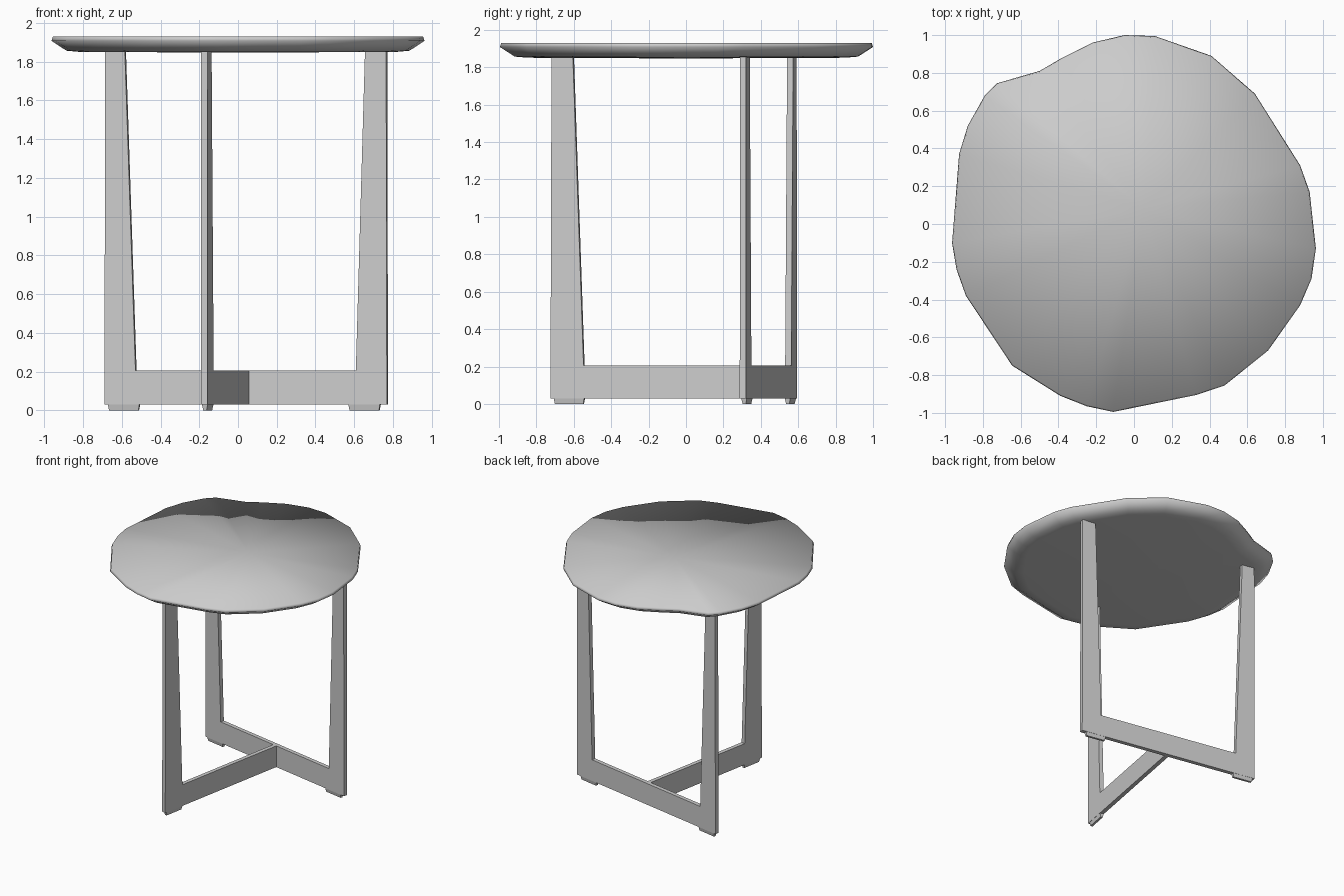
import bpy, bmesh, math
from mathutils import Matrix

if "Cube" in bpy.data.objects:
    bpy.data.objects.remove(bpy.data.objects["Cube"])

grey = bpy.data.materials.new("light grey")
grey.diffuse_color = (0.6, 0.6, 0.6, 1)
grey.use_nodes = True
grey.node_tree.nodes["Principled BSDF"].inputs["Base Color"].default_value = grey.diffuse_color

ANGLE = 0.185     # turn of the base about z
T = 0.033         # plate thickness
Z0, ZB, ZT = 0.03, 0.205, 1.855


def finish(name, bm):
    bmesh.ops.recalc_face_normals(bm, faces=bm.faces)
    me = bpy.data.meshes.new(name)
    bm.to_mesh(me)
    bm.free()
    me.materials.append(grey)
    ob = bpy.data.objects.new(name, me)
    bpy.context.collection.objects.link(ob)
    return ob


def plate(name, profile, place):
    """Extrude an outline (along, height) to a thin upright plate."""
    bm = bmesh.new()
    face = bm.faces.new([bm.verts.new((a, -T / 2, z)) for a, z in profile])
    r = bmesh.ops.extrude_face_region(bm, geom=[face])
    bmesh.ops.translate(bm, vec=(0, T, 0),
                        verts=[v for v in r["geom"] if isinstance(v, bmesh.types.BMVert)])
    bm.transform(place)
    return finish(name, bm)


def foot(name, along, place):
    """Low pad, tapered towards the floor."""
    bm = bmesh.new()
    bmesh.ops.create_cube(bm, size=1)
    for v in bm.verts:
        low = v.co.z < 0
        v.co.x = along + v.co.x * (0.155 if low else 0.165)
        v.co.y *= 0.018 if low else 0.03
        v.co.z = 0 if low else Z0
    bm.transform(place)
    return finish(name, bm)


# wide U-shaped frame at the back
long_place = Matrix.Translation((0.0425, 0.44, 0)) @ Matrix.Rotation(-ANGLE, 4, "Z")
H = 0.742
plate("back_frame", [(-H, Z0), (H, Z0), (H - 0.004, ZT), (H - 0.115, ZT),
                     (H - 0.163, ZB), (-H + 0.163, ZB), (-H + 0.107, ZT),
                     (-H + 0.004, ZT)], long_place)
foot("back_left_foot", -H + 0.10, long_place)
foot("back_right_foot", H - 0.12, long_place)

# L-shaped frame joining it at a right angle; local x runs to the front leg
front_place = long_place @ Matrix.Rotation(-math.pi / 2, 4, "Z")
L = 1.182
plate("front_frame", [(T / 2, Z0), (L, Z0), (L - 0.006, ZT), (L - 0.122, ZT),
                      (L - 0.18, ZB), (T / 2, ZB)], front_place)
foot("front_foot", L - 0.10, front_place)

# irregular tabletop outline, clockwise from the back
outline = [(-.05, 1), (.11, .995), (.41, .89), (.64, .69), (.88, .31), (.93, .17),
           (.963, -.13), (.94, -.29), (.88, -.43), (.71, -.67), (.48, -.855),
           (.33, -.905), (-.11, -.995), (-.25, -.965), (-.39, -.91), (-.645, -.75),
           (-.89, -.38), (-.94, -.24), (-.963, -.1), (-.926, .37), (-.88, .52),
           (-.79, .68), (-.725, .745), (-.5, .81), (-.38, .88), (-.22, .96)]
bm = bmesh.new()
rings = [[bm.verts.new((x * s, y * s, z)) for x, y in outline]
         for s, z in ((0.993, 1.93), (1, 1.908), (0.92, 1.857), (0.85, 1.851))]
n = len(outline)
for a, b in zip(rings, rings[1:]):
    for i in range(n):
        j = (i + 1) % n
        bm.faces.new((a[i], a[j], b[j], b[i]))
for ring, centre in ((rings[0], (0.05, 0.08, 1.93)), (rings[-1], (0, 0, 1.847))):
    c = bm.verts.new(centre)
    for i in range(n):
        bm.faces.new((ring[i], ring[(i + 1) % n], c))
for f in bm.faces:
    f.smooth = True
finish("tabletop", bm)
